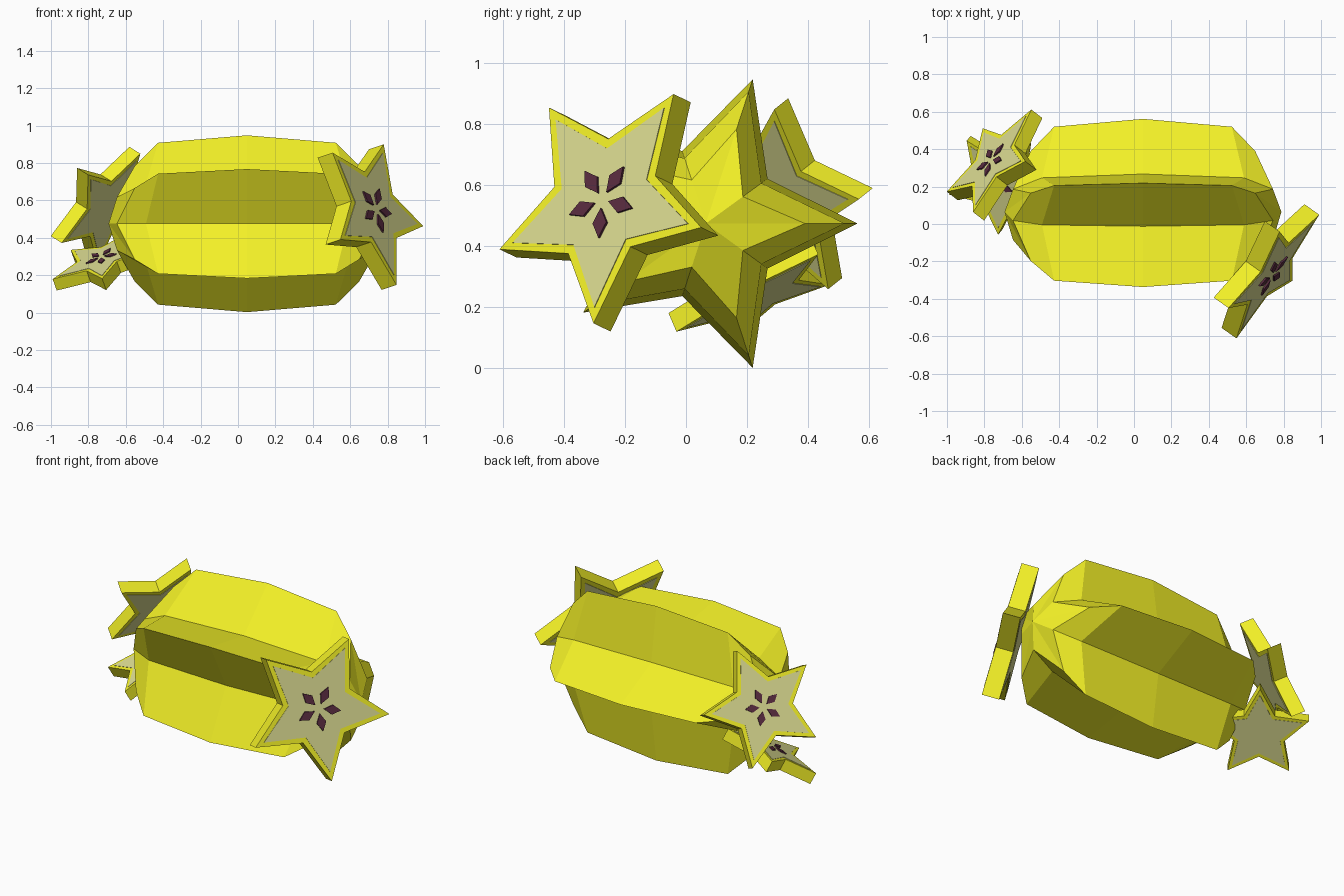
import bpy, math
from mathutils import Vector, Matrix

if "Cube" in bpy.data.objects:
    bpy.data.objects.remove(bpy.data.objects["Cube"])


def material(name, rgb):
    m = bpy.data.materials.new(name)
    m.diffuse_color = (*rgb, 1)
    m.use_nodes = True
    m.node_tree.nodes["Principled BSDF"].inputs["Base Color"].default_value = m.diffuse_color
    return m


SKIN = material("yellow_skin", (0.90, 0.88, 0.02))
FLESH = material("pale_flesh", (0.70, 0.70, 0.28))
SEED = material("dark_seed", (0.10, 0.025, 0.05))


def add_mesh(name, verts, faces, mat, matrix=None):
    me = bpy.data.meshes.new(name)
    me.from_pydata(verts, [], faces)
    me.materials.append(mat)
    if matrix:
        me.transform(matrix)
    ob = bpy.data.objects.new(name, me)
    bpy.context.collection.objects.link(ob)
    return ob


def prism(name, outline, z0, z1, mat, matrix):
    n = len(outline)
    verts = [(x, y, z) for z in (z0, z1) for x, y in outline]
    faces = [tuple(reversed(range(n))), tuple(range(n, 2 * n))]
    faces += [(i, (i + 1) % n, n + (i + 1) % n, n + i) for i in range(n)]
    return add_mesh(name, verts, faces, mat, matrix)


def star(outer, inner):
    return [((inner if i % 2 else outer) * math.cos(i * math.pi / 5),
             (inner if i % 2 else outer) * math.sin(i * math.pi / 5)) for i in range(10)]


# Whole fruit: star rings along x; the valleys bulge further out than the ridges
# (ridge x, ridge radius, valley x, valley radius)
half = [(0.60, 0.325, 0.695, 0.15), (0.475, 0.455, 0.54, 0.225)]
rings = [(-a, b, -c, d) for a, b, c, d in half] + [(0, 0.497, 0, 0.25)] + half[::-1]
CX, CY, CZ = 0.048, 0.065, 0.475
verts = []
for rx, rr, vx, vr in rings:
    for i in range(10):
        x, r = (vx, vr) if i % 2 else (rx, rr)
        a = i * math.pi / 5
        verts.append((CX + x, CY + r * math.cos(a), CZ + r * math.sin(a)))
verts += [(CX - 0.74, CY, CZ), (CX + 0.74, CY, CZ)]
faces = []
for i in range(10):
    j = (i + 1) % 10
    for k in range(4):
        faces.append((k * 10 + i, k * 10 + j, k * 10 + 10 + j, k * 10 + 10 + i)[::-1])
    faces += [(50, j, i), (51, 40 + i, 40 + j)]
add_mesh("whole_fruit", verts, faces, SKIN)


# Cut slice: skin star, pale flesh on both cut faces, five seeds on the front
def slice_star(name, centre, normal, point, size):
    w = Vector(normal).normalized()
    u = Vector(point)
    u = (u - u.dot(w) * w).normalized()
    v = w.cross(u)
    frame = Matrix.Translation(centre) @ Matrix((u, v, w)).transposed().to_4x4() @ Matrix.Scale(size, 4)
    prism(name + "_skin", star(1, 0.5), -0.24, 0, SKIN, frame)
    prism(name + "_flesh", star(0.87, 0.42), -0.247, 0.007, FLESH, frame)
    diamond = [(0.07, 0), (0.19, -0.065), (0.31, 0), (0.19, 0.065)]
    for i in range(5):
        turn = Matrix.Rotation(i * math.tau / 5, 4, 'Z')
        prism(f"{name}_seed_{i + 1}", diamond, -0.02, 0.03, SEED, frame @ turn)


slice_star("large_slice", (0.734, -0.271, 0.551), (0.787, -0.556, 0.266), (0.046, 0.23, 0.349), 0.42)
slice_star("medium_slice", (-0.76, 0.339, 0.591), (-0.71, 0.549, 0.439), (0.18, -0.004, 0.296), 0.345)
slice_star("small_slice", (-0.73, 0.21, 0.294), (-0.31, -0.37, 0.87), (0, -0.275, -0.104), 0.29)
